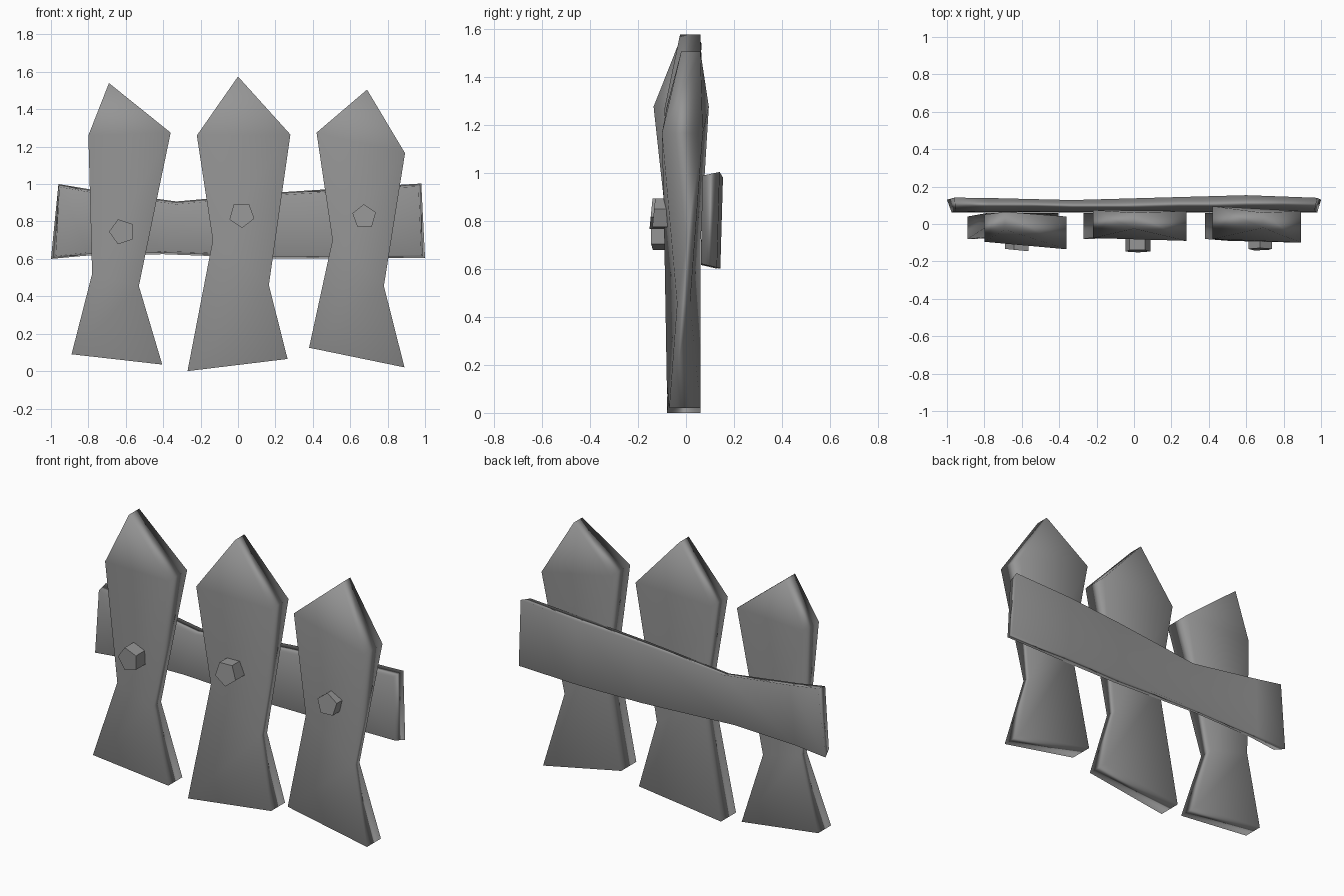
import bpy, bmesh, math

if "Cube" in bpy.data.objects:
    bpy.data.objects.remove(bpy.data.objects["Cube"])

grey = bpy.data.materials.new("weathered_grey")
grey.diffuse_color = (0.30, 0.30, 0.30, 1)
grey.use_nodes = True
grey.node_tree.nodes["Principled BSDF"].inputs["Base Color"].default_value = grey.diffuse_color


def finish(name, bm, angle):
    bmesh.ops.recalc_face_normals(bm, faces=bm.faces)
    me = bpy.data.meshes.new(name)
    bm.to_mesh(me)
    bm.free()
    me.materials.append(grey)
    ob = bpy.data.objects.new(name, me)
    bpy.context.collection.objects.link(ob)
    bpy.ops.object.select_all(action='DESELECT')
    ob.select_set(True)
    bpy.context.view_layer.objects.active = ob
    bpy.ops.object.shade_smooth_by_angle(angle=math.radians(angle))
    return ob


def loft(name, rings):
    """Skin four-cornered rings, cap both ends, smooth with broad faces kept flat."""
    bm = bmesh.new()
    vs = [[bm.verts.new(p) for p in r] for r in rings]
    for a, b in zip(vs, vs[1:]):
        for i in range(4):
            j = (i + 1) % 4
            bm.faces.new((a[i], a[j], b[j], b[i]))
    bm.faces.new(vs[0])
    bm.faces.new(vs[-1])
    bmesh.ops.remove_doubles(bm, verts=bm.verts, dist=0.0005)
    ob = finish(name, bm, 180)
    ob.modifiers.new("weighted_normals", 'WEIGHTED_NORMAL')
    return ob


def picket(name, rows):
    """Rows: left x, z, front y, back y, then the same for the right edge."""
    rings = []
    for lx, lz, lf, lb, rx, rz, rf, rb in rows:
        rings.append([(lx, lf, lz), (rx, rf, rz), (rx, rb, rz), (lx, lb, lz)])
    return loft(name, rings)


# Pickets: foot, waist, shoulder, tip
picket("left_picket", [
    (-0.89, 0.09, -0.08, 0.04, -0.405, 0.035, -0.07, 0.06),
    (-0.78, 0.52, -0.01, 0.06, -0.53, 0.455, -0.045, 0.04),
    (-0.80, 1.26, -0.095, 0.05, -0.36, 1.275, -0.135, 0.04),
    (-0.69, 1.54, -0.03, 0.065, -0.69, 1.54, -0.03, 0.065)])
picket("middle_picket", [
    (-0.27, 0.00, -0.08, 0.06, 0.265, 0.065, -0.07, 0.06),
    (-0.135, 0.70, -0.06, 0.06, 0.165, 0.46, -0.04, 0.035),
    (-0.22, 1.26, -0.075, 0.075, 0.28, 1.265, -0.09, 0.07),
    (0.0, 1.575, -0.025, 0.06, 0.0, 1.575, -0.025, 0.06)])
picket("right_picket", [
    (0.38, 0.125, -0.08, 0.06, 0.89, 0.02, -0.07, 0.06),
    (0.505, 0.70, -0.09, 0.06, 0.78, 0.455, -0.037, 0.017),
    (0.42, 1.275, -0.08, 0.095, 0.893, 1.165, -0.1, 0.07),
    (0.69, 1.505, -0.02, 0.06, 0.69, 1.505, -0.02, 0.06)])

# Cross rail: bottom x, z, top x, z, back y, front inset at bottom and top
stations = [
    (-1.0, 0.60, -0.96, 1.0, 0.135, 0.025, 0.005),
    (-0.80, 0.618, -0.78, 0.97, 0.133, 0, 0),
    (-0.40, 0.625, -0.33, 0.907, 0.122, 0, 0),
    (0.20, 0.602, 0.24, 0.957, 0.138, 0, 0),
    (0.60, 0.602, 0.60, 0.98, 0.148, 0, 0),
    (1.0, 0.605, 0.98, 1.003, 0.134, -0.02, -0.015)]
loft("cross_rail", [
    [(bx + eb, 0.062, bz + 0.016), (bx, yb - 0.005, bz),
     (tx, yb + 0.006, tz), (tx + et, 0.068, tz - 0.015)]
    for bx, bz, tx, tz, yb, eb, et in stations])

# Five-sided pegs: centre x, z, radius, turn, front y, front tilt in x and z
pegs = {"left_peg": (-0.62, 0.745, 0.07, 180, -0.14, -0.1, 0),
        "middle_peg": (0.02, 0.835, 0.07, 272, -0.145, 0, 0.1),
        "right_peg": (0.675, 0.826, 0.066, 92, -0.135, 0, 0.1)}
for name, (cx, cz, r, turn, front, tx, tz) in pegs.items():
    bm = bmesh.new()
    ends = [[], []]
    for k in range(5):
        a = math.radians(turn + 72 * k)
        dx, dz = r * math.cos(a), r * math.sin(a)
        ends[0].append(bm.verts.new((cx + dx, front + tx * dx + tz * dz, cz + dz)))
        ends[1].append(bm.verts.new((cx + dx, -0.03, cz + dz)))
    for k in range(5):
        j = (k + 1) % 5
        bm.faces.new((ends[0][k], ends[0][j], ends[1][j], ends[1][k]))
    for e in ends:
        bm.faces.new(e)
    finish(name, bm, 30)
